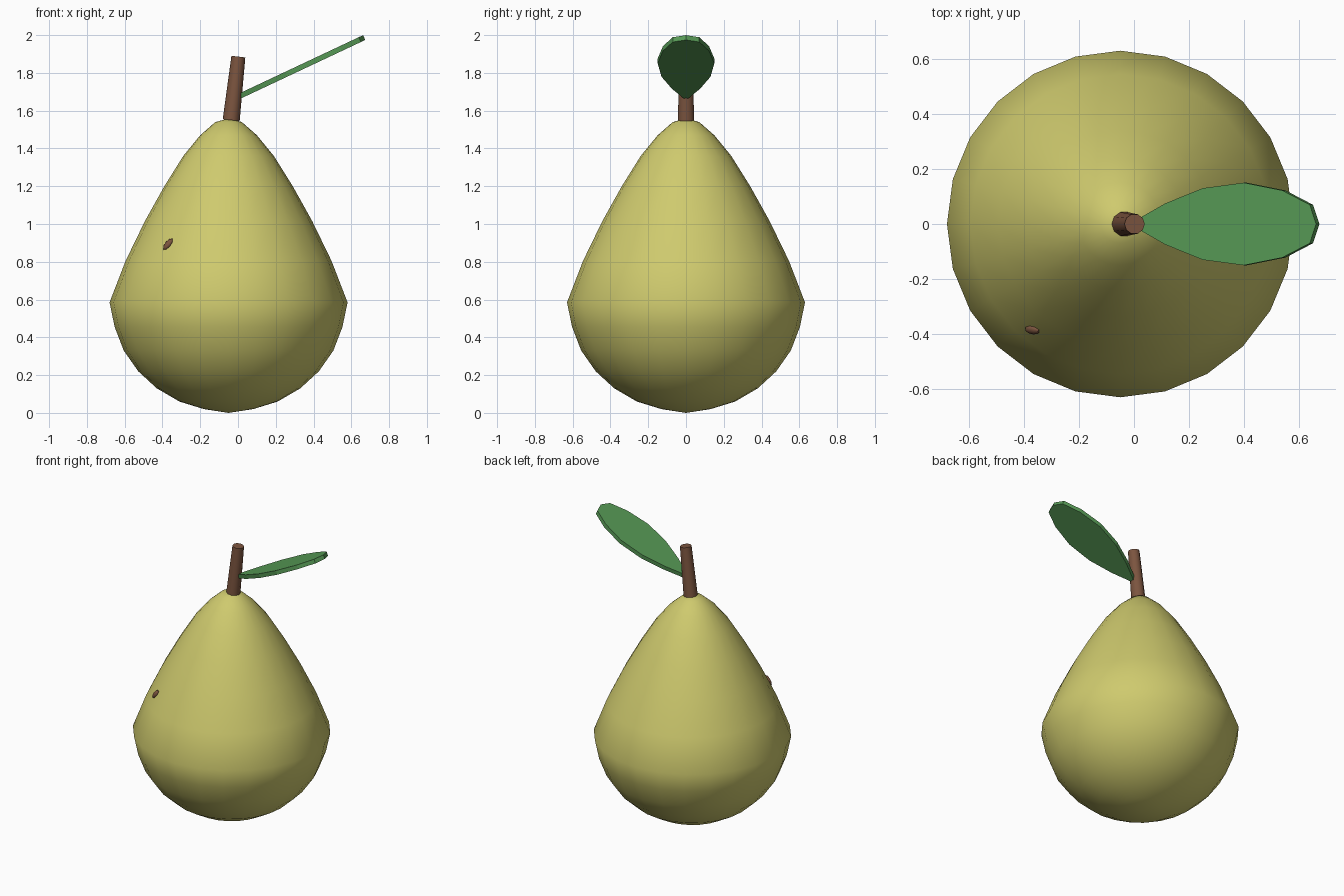
import bpy, bmesh, math
from mathutils import Vector, Matrix

if "Cube" in bpy.data.objects:
    bpy.data.objects.remove(bpy.data.objects["Cube"])


def material(name, rgb):
    m = bpy.data.materials.new(name)
    m.diffuse_color = (*rgb, 1.0)
    m.use_nodes = True
    m.node_tree.nodes["Principled BSDF"].inputs["Base Color"].default_value = m.diffuse_color
    return m


PEAR = material("pear yellow green", (0.62, 0.59, 0.155))
BROWN = material("stem brown", (0.20, 0.09, 0.05))
GREEN = material("leaf green", (0.095, 0.32, 0.092))


def finish(bm, name, mat, smooth_angle=None):
    bmesh.ops.recalc_face_normals(bm, faces=bm.faces)
    me = bpy.data.meshes.new(name)
    bm.to_mesh(me)
    bm.free()
    me.materials.append(mat)
    ob = bpy.data.objects.new(name, me)
    bpy.context.collection.objects.link(ob)
    if smooth_angle:
        bpy.context.view_layer.objects.active = ob
        ob.select_set(True)
        bpy.ops.object.shade_smooth_by_angle(angle=math.radians(smooth_angle))
        ob.select_set(False)
    return ob


# Pear body: lathed profile (radius, height), 24 sides
CX, SIDES = -0.05, 24
profile = [(0.13, 0.02), (0.26, 0.06), (0.38, 0.13), (0.478, 0.22),
           (0.555, 0.33), (0.603, 0.455), (0.63, 0.585), (0.545, 0.805),
           (0.443, 1.015), (0.34, 1.20), (0.24, 1.36), (0.15, 1.47),
           (0.07, 1.54)]
bm = bmesh.new()
rings = []
for r, z in profile:
    rings.append([bm.verts.new((CX + r * math.cos(math.tau * i / SIDES),
                                r * math.sin(math.tau * i / SIDES), z))
                  for i in range(SIDES)])
bottom = bm.verts.new((CX, 0, 0.0))
top = bm.verts.new((CX, 0, 1.558))
for i in range(SIDES):
    j = (i + 1) % SIDES
    for a, b in zip(rings, rings[1:]):
        bm.faces.new((a[i], a[j], b[j], b[i]))
    bm.faces.new((bottom, rings[0][j], rings[0][i]))
    bm.faces.new((top, rings[-1][i], rings[-1][j]))
finish(bm, "pear_body", PEAR, 60)

# Stem: tapered, tilted cylinder
a, b = Vector((-0.036, 0, 1.55)), Vector((0.002, 0, 1.886))
axis = b - a
bm = bmesh.new()
bmesh.ops.create_cone(
    bm, cap_ends=True, segments=10, radius1=0.045, radius2=0.037,
    depth=axis.length,
    matrix=Matrix.Translation((a + b) / 2) @ axis.to_track_quat('Z', 'Y').to_matrix().to_4x4())
finish(bm, "stem", BROWN, 40)

# Leaf: flat tapered outline (plan x, half width), tilted upward, with thickness
half = [(0.645, 0.07), (0.545, 0.122), (0.405, 0.15), (0.255, 0.13), (0.12, 0.075)]
outline = [(0.668, 0)] + half + [(-0.012, 0)] + [(x, -y) for x, y in reversed(half)]
tilt = math.radians(25.2)
normal = Vector((-math.sin(tilt), 0, math.cos(tilt)))
bm = bmesh.new()
vs = [bm.verts.new(Vector((x, y, 1.987 + (x - 0.668) * math.tan(tilt))) - normal * 0.014)
      for x, y in outline]
face = bm.faces.new(vs)
ext = bmesh.ops.extrude_face_region(bm, geom=[face], use_keep_orig=True)
bmesh.ops.translate(bm, vec=normal * 0.028,
                    verts=[g for g in ext["geom"] if isinstance(g, bmesh.types.BMVert)])
finish(bm, "leaf", GREEN)

# Blemish: small flattened ellipsoid lying on the skin
n = Vector((-0.64, -0.77, 0.47)).normalized()
t = Vector((0.77, -0.64, 0)).normalized()
u = n.cross(t)
if u.z < 0:
    u = -u
long_axis = t * 0.5 + u * 0.866
short_axis = n.cross(long_axis)
rot = Matrix((long_axis, short_axis, n)).transposed().to_4x4()
bm = bmesh.new()
bmesh.ops.create_uvsphere(
    bm, u_segments=8, v_segments=6, radius=1,
    matrix=Matrix.Translation((-0.37, -0.385, 0.893)) @ rot
    @ Matrix.Diagonal((0.038, 0.019, 0.014, 1)))
finish(bm, "blemish", BROWN, 60)
